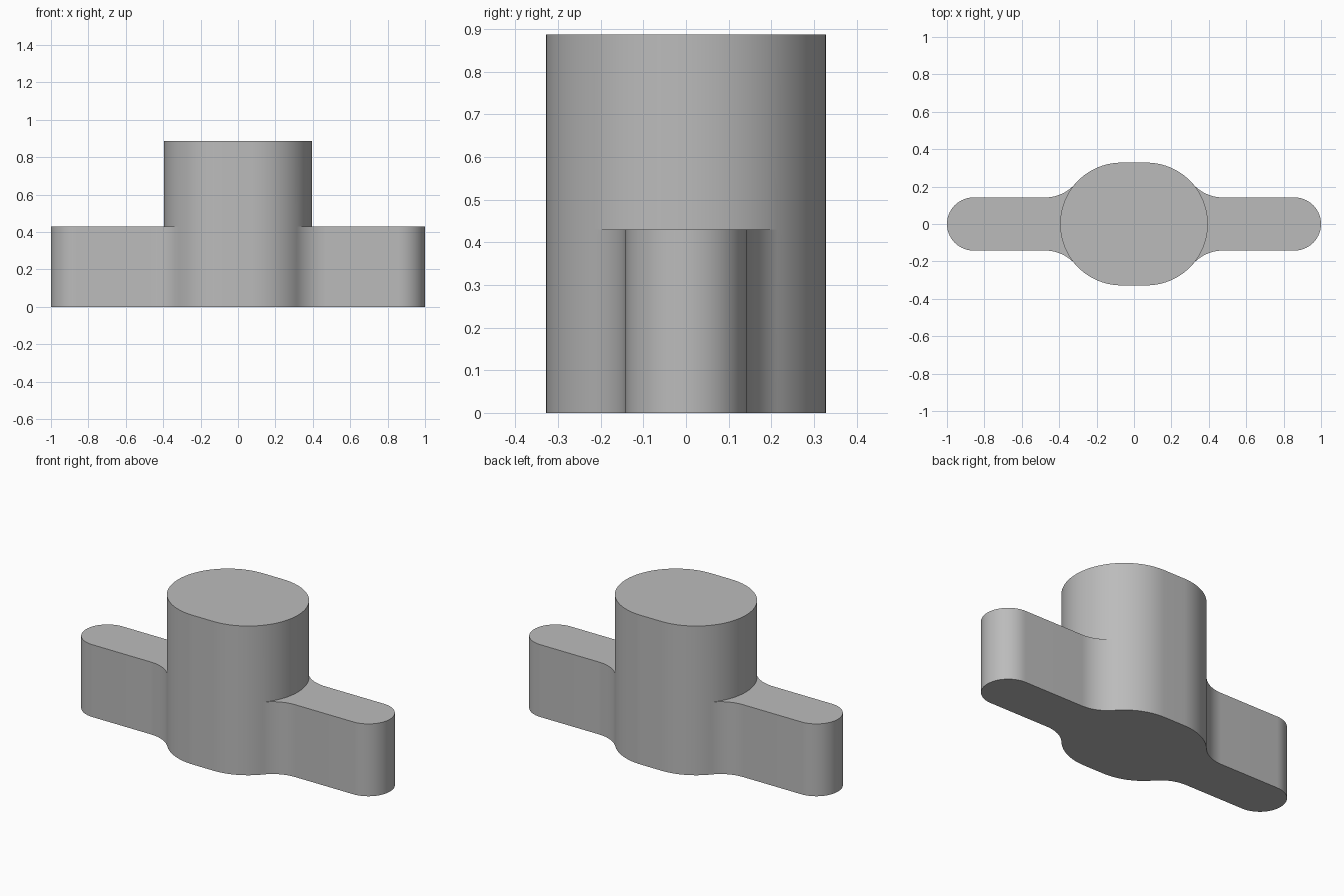
import bpy, bmesh
from math import sin, cos, radians, degrees, atan2

cube = bpy.data.objects.get("Cube")
if cube:
    bpy.data.objects.remove(cube)

# Main dimensions
hub_r, hub_shift = 0.328, 0.067       # hub is a circle stretched along x
wing_w = 0.142                        # half thickness of a wing
wing_top, hub_top = 0.43, 0.887
fillet_x = 0.475                      # where the fillet runs out into the wing
dx = fillet_x - hub_shift
fillet_r = (dx**2 + wing_w**2 - hub_r**2) / (2 * (hub_r - wing_w))
fillet_y = wing_w + fillet_r
join = degrees(atan2(fillet_y, dx))   # angle where fillet meets hub


def arc(cx, cy, r, start, end, n=16):
    angles = [radians(start + (end - start) * i / n) for i in range(n + 1)]
    return [(cx + r * cos(a), cy + r * sin(a)) for a in angles]


def turned(path):
    return [(-x, -y) for x, y in path]


# Outline pieces, counter-clockwise; the other half is the same turned around
front = arc(-hub_shift, 0, hub_r, join - 180, -90) + arc(hub_shift, 0, hub_r, -90, -join)
cap = arc(hub_shift, 0, hub_r, -join, join, 24)
wing = (arc(fillet_x, -fillet_y, fillet_r, 180 - join, 90)
        + arc(1 - wing_w, 0, wing_w, -90, 90, 28)
        + arc(fillet_x, fillet_y, fillet_r, 270, 180 + join))

bm = bmesh.new()
cache = {}


def vert(p, z):
    key = (round(p[0], 4), round(p[1], 4), z)
    if key not in cache:
        cache[key] = bm.verts.new((p[0], p[1], z))
    return cache[key]


def sheet(outline, z, down=False):
    verts = list(dict.fromkeys(vert(p, z) for p in outline))
    bm.faces.new(verts[::-1] if down else verts)


def wall(path, z0, z1):
    for a, b in zip(path, path[1:]):
        bm.faces.new((vert(a, z0), vert(b, z0), vert(b, z1), vert(a, z1)))


# Walls and wing tops for each half
for side in (lambda p: p, turned):
    wall(side(front), 0, wing_top)
    wall(side(front), wing_top, hub_top)
    wall(side(cap), wing_top, hub_top)
    wall(side(wing), 0, wing_top)
    sheet(side(wing + cap[::-1]), wing_top)

# Underside and hub top
sheet(front + wing + turned(front) + turned(wing), 0, down=True)
sheet(front + cap + turned(front) + turned(cap), hub_top)

mesh = bpy.data.meshes.new("wing_knob")
bm.to_mesh(mesh)
bm.free()
knob = bpy.data.objects.new("wing_knob", mesh)
bpy.context.collection.objects.link(knob)

# Plain grey
grey = bpy.data.materials.new("plain_grey")
grey.use_nodes = True
color = (0.5, 0.5, 0.5, 1)
grey.diffuse_color = color
grey.node_tree.nodes["Principled BSDF"].inputs["Base Color"].default_value = color
mesh.materials.append(grey)

bpy.ops.object.select_all(action="DESELECT")
knob.select_set(True)
bpy.context.view_layer.objects.active = knob
bpy.ops.object.shade_smooth_by_angle(angle=radians(30))
